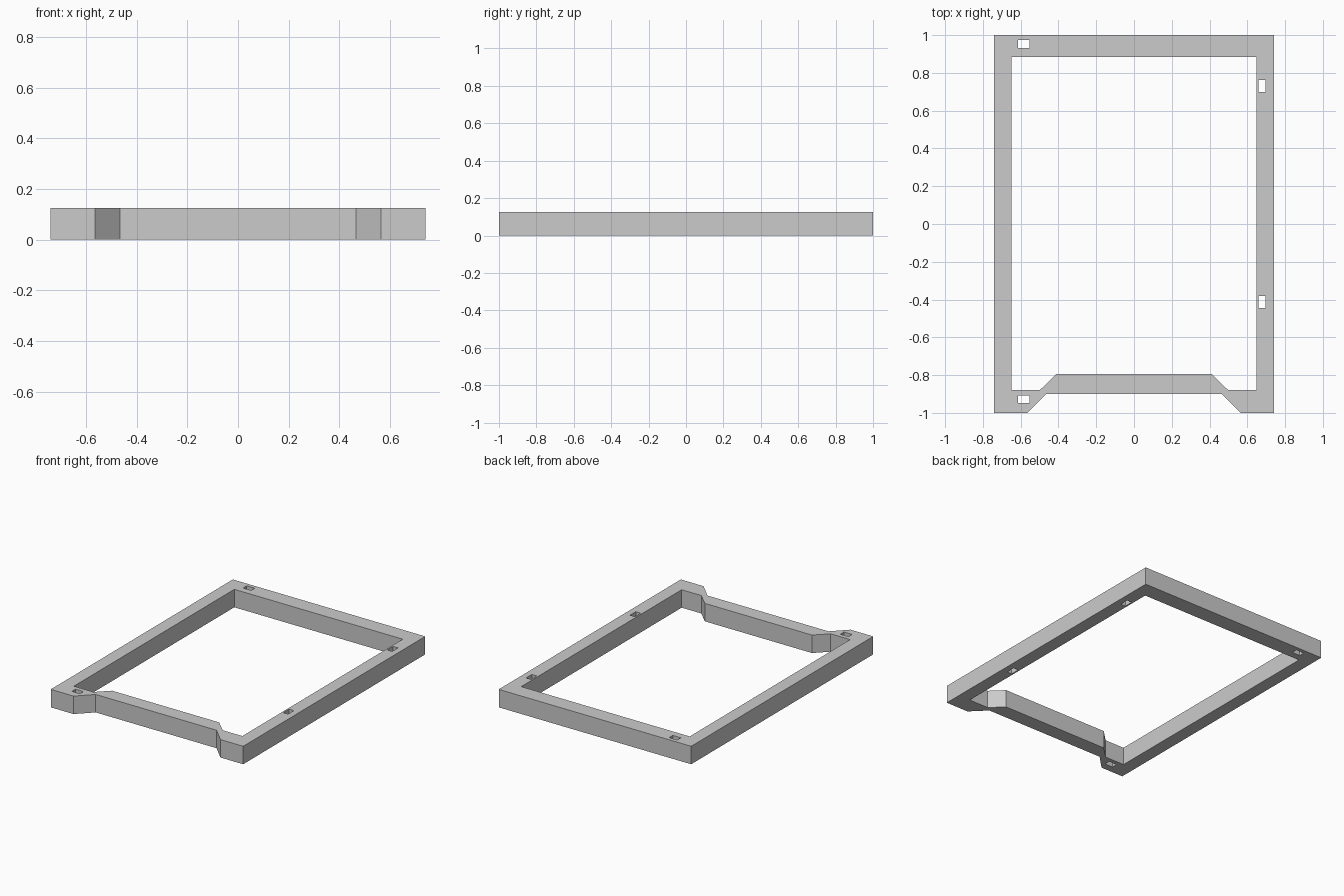
import bpy
import bmesh

cube = bpy.data.objects.get("Cube")
if cube:
    bpy.data.objects.remove(cube, do_unlink=True)

HEIGHT = 0.125

# Plain grey material
grey = bpy.data.materials.new("plain grey")
grey.use_nodes = True
colour = (0.6, 0.6, 0.6, 1)
grey.diffuse_color = colour
grey.node_tree.nodes["Principled BSDF"].inputs["Base Color"].default_value = colour


def slot(cx, cy, w, d):
    """Rectangular outline around a centre point."""
    return [(cx + sx * w / 2, cy + sy * d / 2)
            for sx, sy in ((-1, -1), (1, -1), (1, 1), (-1, 1))]


def mirrored(half):
    """Close a right-hand half outline with its reflection in x."""
    return half + [(-x, y) for x, y in reversed(half)]


# Outer and inner outlines, both stepping inwards at the front
outer = mirrored([(0.465, -0.9), (0.565, -1), (0.74, -1), (0.74, 1)])
inner = mirrored([(0.412, -0.795), (0.497, -0.878), (0.648, -0.878), (0.648, 0.885)])

# Through slots: two in the right-hand corners, two in the left rail
slots = [slot(-0.583, y, 0.062, 0.04) for y in (0.953, -0.928)]
slots += [slot(0.678, y, 0.038, 0.064) for y in (0.73, -0.412)]

# Fill the flat outline with its openings, then raise it to full height
bm = bmesh.new()
for outline in [outer, inner] + slots:
    verts = [bm.verts.new((x, y, 0)) for x, y in outline]
    for a, b in zip(verts, verts[1:] + verts[:1]):
        bm.edges.new((a, b))
bmesh.ops.triangle_fill(bm, use_beauty=True, edges=bm.edges[:], normal=(0, 0, 1))
raised = bmesh.ops.extrude_face_region(bm, geom=bm.faces[:], use_keep_orig=True)
top = [g for g in raised["geom"] if isinstance(g, bmesh.types.BMVert)]
bmesh.ops.translate(bm, verts=top, vec=(0, 0, HEIGHT))
bmesh.ops.recalc_face_normals(bm, faces=bm.faces[:])

mesh = bpy.data.meshes.new("slotted_frame")
bm.to_mesh(mesh)
bm.free()
mesh.materials.append(grey)
frame = bpy.data.objects.new("slotted_frame", mesh)
bpy.context.collection.objects.link(frame)
